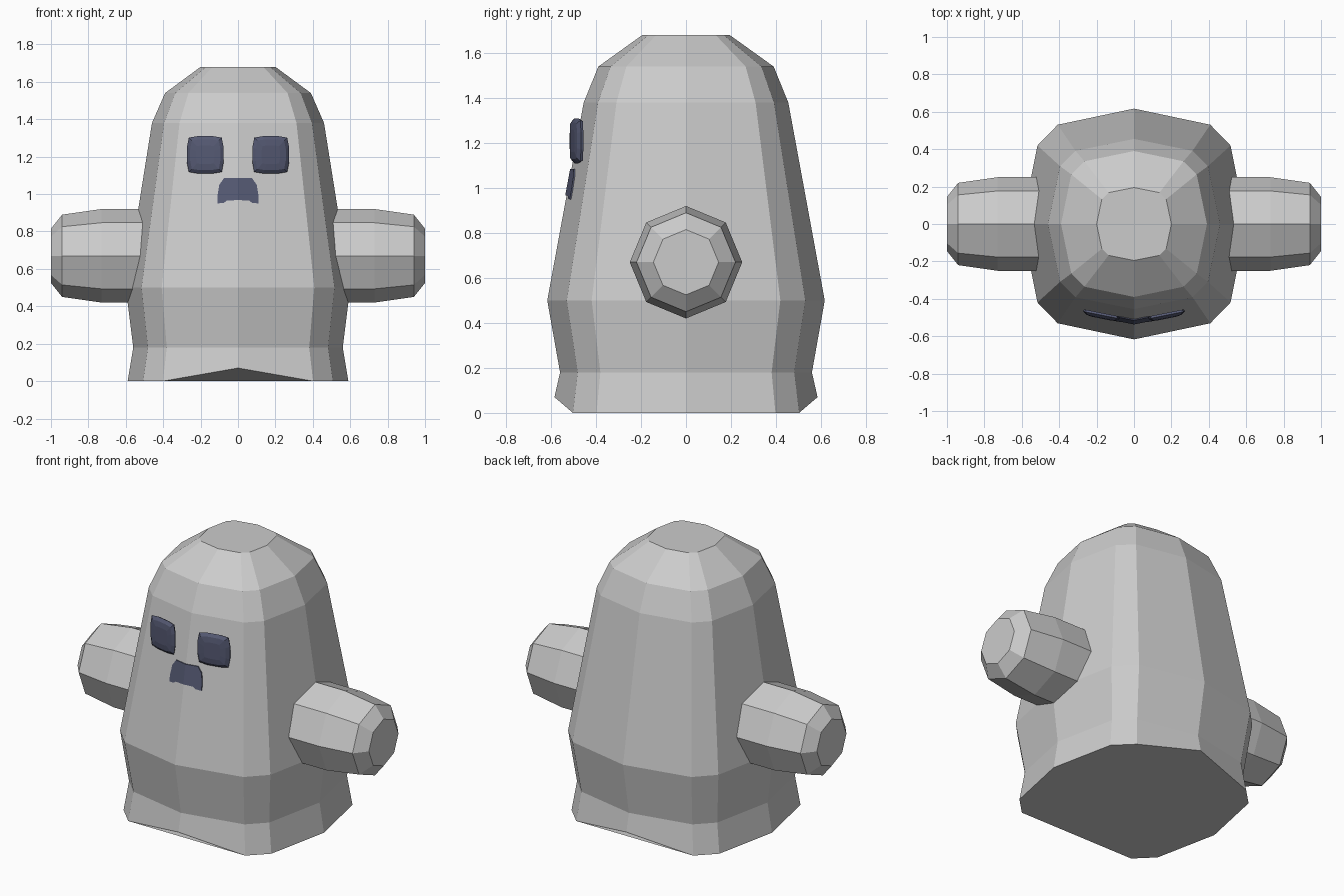
import bpy, bmesh
from math import sin, cos, pi

if "Cube" in bpy.data.objects:
    bpy.data.objects.remove(bpy.data.objects["Cube"])

dark = bpy.data.materials.new("dark_blue")
dark.diffuse_color = (0.09, 0.10, 0.17, 1)
dark.use_nodes = True
dark.node_tree.nodes["Principled BSDF"].inputs["Base Color"].default_value = dark.diffuse_color


def loft(name, rings, material=None):
    """Skin a list of equal-length closed rings and cap both ends."""
    bm = bmesh.new()
    vs = [[bm.verts.new(p) for p in r] for r in rings]
    n = len(rings[0])
    for a, b in zip(vs, vs[1:]):
        for i in range(n):
            j = (i + 1) % n
            bm.faces.new((a[i], a[j], b[j], b[i]))
    bm.faces.new(vs[0])
    bm.faces.new(vs[-1])
    bmesh.ops.recalc_face_normals(bm, faces=bm.faces)
    me = bpy.data.meshes.new(name)
    bm.to_mesh(me)
    bm.free()
    ob = bpy.data.objects.new(name, me)
    bpy.context.collection.objects.link(ob)
    if material:
        me.materials.append(material)
    return ob


def four_way(quarter):
    """Mirror points running from the +v axis to the +u axis into a closed loop."""
    half = quarter + [(u, -v) for u, v in reversed(quarter) if v]
    return half + [(-u, v) for u, v in reversed(half) if u]


# Body: twelve-sided rounded-square rings, (z, half width, half depth)
section = four_way([(0, 1), (0.68, 0.86), (0.86, 0.68), (1, 0)])
levels = [(0, 0.59, 0.585), (0.18, 0.56, 0.56), (0.5, 0.6, 0.617),
          (1.38, 0.46, 0.455), (1.54, 0.39, 0.39), (1.68, 0.2, 0.195)]
body = [[(u * rx, v * ry, z) for u, v in section] for z, rx, ry in levels]
# raised hem at the middle of front and back
body[0] = [(x, y, 0.07 if abs(x) < 0.01 else z) for x, y, z in body[0]]
loft("body", body)

# Arms: octagonal stubs, (x, radius)
arm = [(0.45, 0.25), (0.73, 0.25), (0.94, 0.22), (1.0, 0.145)]
for side, s in (("right", 1), ("left", -1)):
    loft(side + "_arm",
         [[(s * x, r * sin(k * pi / 4), 0.67 + r * cos(k * pi / 4))
           for k in range(8)] for x, r in arm])

# Eyes: bulging rounded squares turned to follow the front facets
eye = four_way([(0.04, 0.1), (0.088, 0.092), (0.098, 0.04)])
for side, s in (("right", 1), ("left", -1)):
    loft(side + "_eye",
         [[(s * (0.175 + u * k), -0.475 - d + 0.2 * u * k, 1.21 + v * k)
           for u, v in eye]
          for d, k in ((0, 0.94), (0.012, 1), (0.026, 0.82), (0.031, 0.5))],
         dark)

# Mouth: arched patch lying on the front crease
half = [(0, 1.085), (0.075, 1.085), (0.1, 1.05), (0.11, 0.99),
        (0.11, 0.95), (0.075, 0.953), (0.06, 0.965), (0, 0.968)]
outline = half + [(-x, z) for x, z in reversed(half) if x]


def front_y(x, z):
    t = (z - 0.5) / 0.88
    return -(0.617 - 0.162 * t) + 0.21 * abs(x)


bm = bmesh.new()
for d in (-0.006, 0.02):
    for s in (1, -1):
        bm.faces.new([bm.verts.new((s * x, front_y(x, z) + d, z)) for x, z in half])
bmesh.ops.remove_doubles(bm, verts=bm.verts, dist=0.0005)
rim = [e for e in bm.edges if e.is_boundary]
bmesh.ops.bridge_loops(bm, edges=rim)
bmesh.ops.recalc_face_normals(bm, faces=bm.faces)
me = bpy.data.meshes.new("mouth")
bm.to_mesh(me)
bm.free()
me.materials.append(dark)
bpy.context.collection.objects.link(bpy.data.objects.new("mouth", me))
